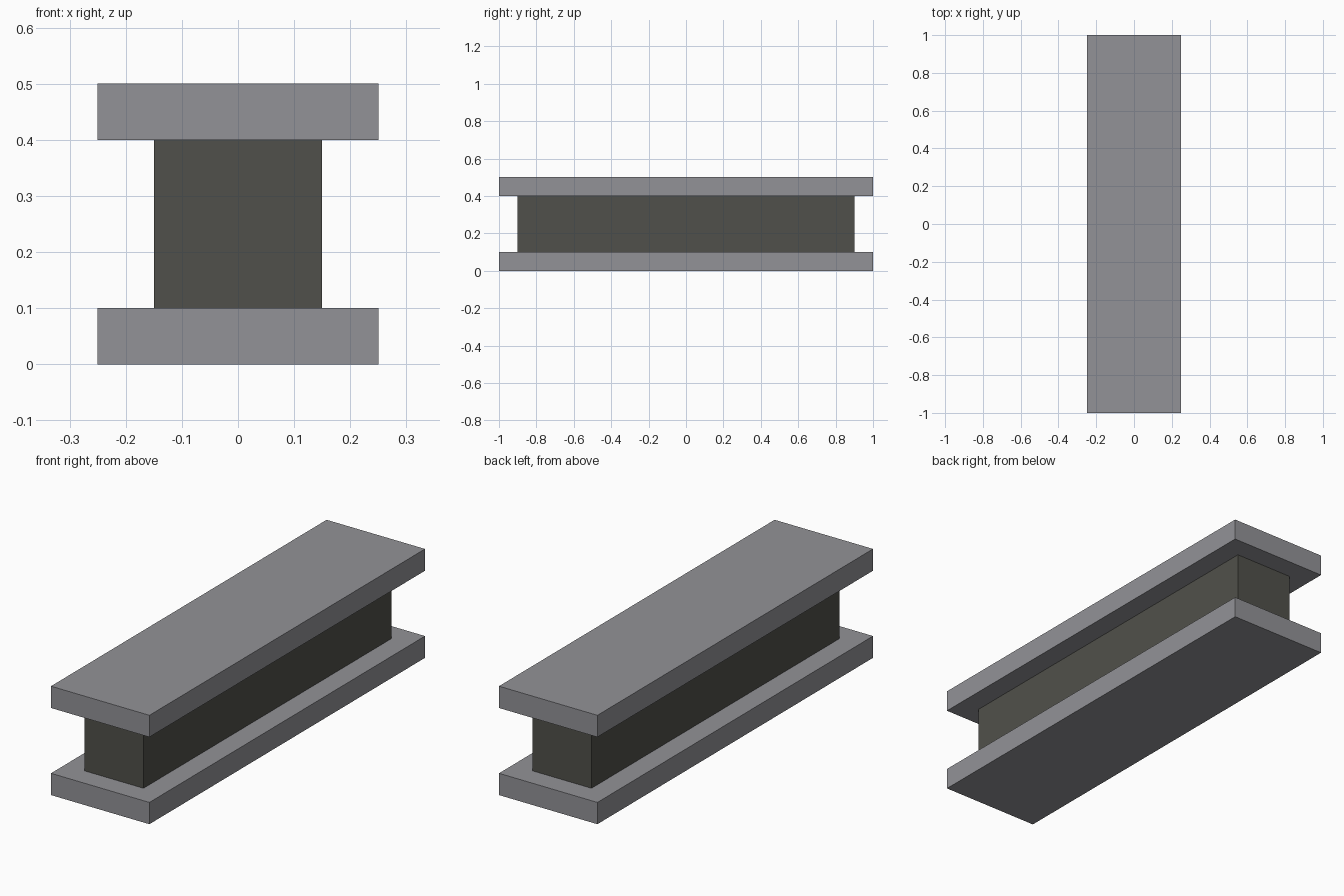
import bpy

if "Cube" in bpy.data.objects:
    bpy.data.objects.remove(bpy.data.objects["Cube"])


def material(name, rgb):
    m = bpy.data.materials.new(name)
    m.diffuse_color = (*rgb, 1.0)
    m.use_nodes = True
    m.node_tree.nodes["Principled BSDF"].inputs["Base Color"].default_value = m.diffuse_color
    return m


def box(name, size, z_min, mat):
    bpy.ops.mesh.primitive_cube_add(size=1, location=(0, 0, z_min + size[2] / 2))
    ob = bpy.context.object
    ob.name = name
    ob.scale = size
    bpy.ops.object.transform_apply(location=False, rotation=False, scale=True)
    ob.data.materials.append(mat)
    return ob


light_grey = material("light_grey", (0.29, 0.29, 0.31))
dark_grey = material("dark_grey", (0.081, 0.081, 0.069))

# Wide slabs at bottom and top
for name, z in (("bottom_slab", 0.0), ("top_slab", 0.4)):
    box(name, (0.5, 2.0, 0.1), z, light_grey)

# Recessed core between the slabs
box("core", (0.3, 1.8, 0.3), 0.1, dark_grey)
